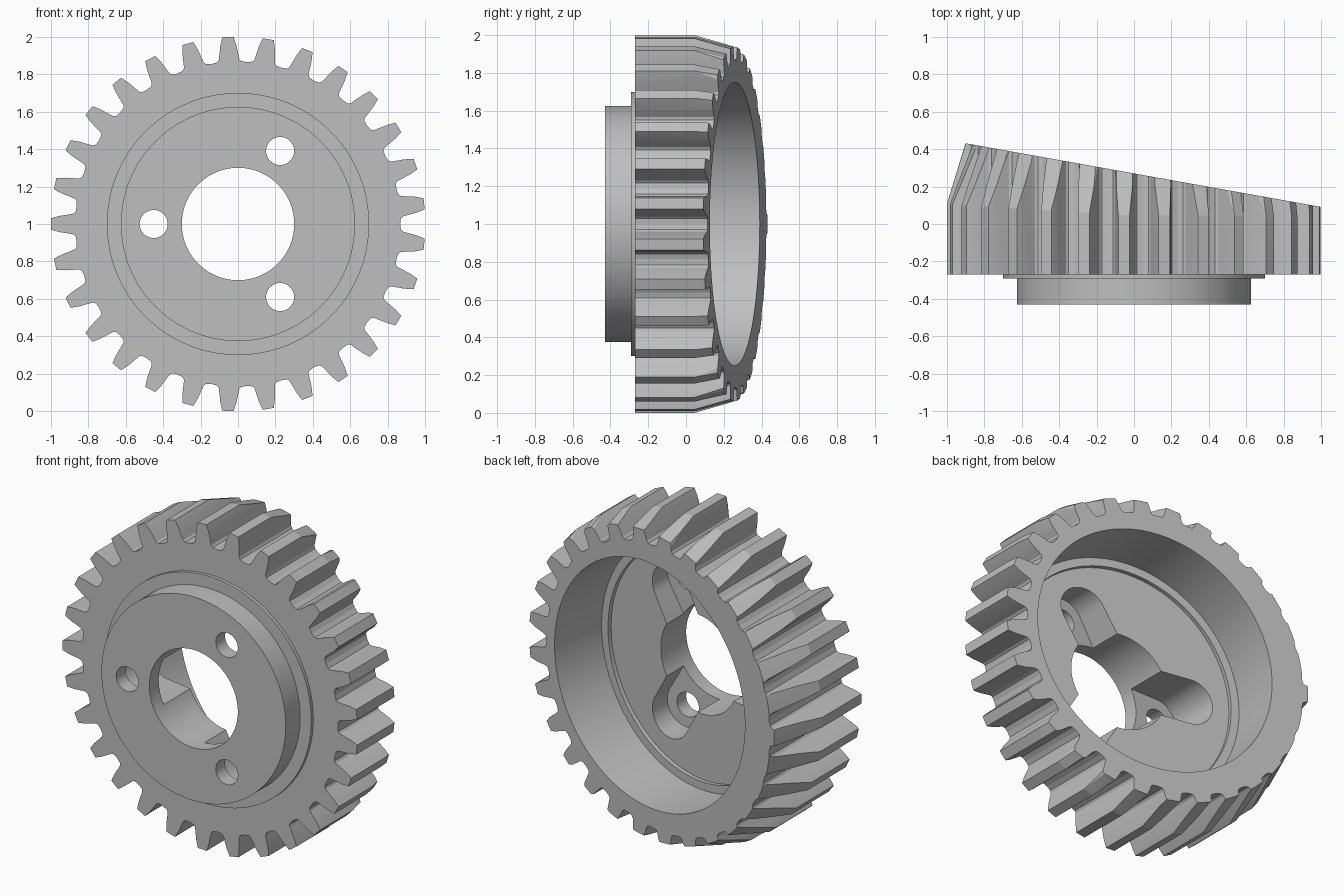
import bpy, bmesh
from math import sin, cos, pi, radians, atan
from mathutils import Matrix, Vector

cube = bpy.data.objects.get("Cube")
if cube:
    bpy.data.objects.remove(cube, do_unlink=True)

steel = bpy.data.materials.new("grey_steel")
steel.use_nodes = True
grey = (0.52, 0.52, 0.52, 1)
steel.diffuse_color = grey
steel.node_tree.nodes["Principled BSDF"].inputs["Base Color"].default_value = grey

TEETH, ROOT, FRONT, LEAN = 29, 0.87, -0.27, 0.179
STRAIGHT = Matrix.Translation((0, 0, 1))
# Frame of the tilted cup, square to the slanted back
TILTED = Matrix.Translation((0, -0.105, 1)) @ Matrix.Rotation(-atan(LEAN), 4, 'Z')


def add_object(name, bm):
    bmesh.ops.recalc_face_normals(bm, faces=bm.faces)
    mesh = bpy.data.meshes.new(name)
    bm.to_mesh(mesh)
    bm.free()
    mesh.materials.append(steel)
    obj = bpy.data.objects.new(name, mesh)
    bpy.context.collection.objects.link(obj)
    return obj


def cylinder(name, radius, y0, y1, x=0, z=0, sides=96, frame=STRAIGHT):
    bm = bmesh.new()
    place = frame @ Matrix.Translation((x, (y0 + y1) / 2, z))
    bmesh.ops.create_cone(bm, cap_ends=True, segments=sides, radius1=radius, radius2=radius,
                          depth=y1 - y0, matrix=place @ Matrix.Rotation(pi / 2, 4, 'X'))
    return add_object(name, bm)


def slot_box(name, angle, reach, half_width, y0, y1):
    bm = bmesh.new()
    place = (STRAIGHT @ Matrix.Translation((0, (y0 + y1) / 2, 0))
             @ Matrix.Rotation(-angle, 4, 'Y')
             @ Matrix.Translation((reach / 2, 0, 0))
             @ Matrix.Diagonal((reach, y1 - y0, 2 * half_width, 1)))
    bmesh.ops.create_cube(bm, size=1, matrix=place)
    return add_object(name, bm)


def combine(target, tool, operation):
    mod = target.modifiers.new(tool.name, 'BOOLEAN')
    mod.operation, mod.solver, mod.object = operation, 'EXACT', tool
    bpy.context.view_layer.objects.active = target
    bpy.ops.object.modifier_apply(modifier=mod.name)
    bpy.data.objects.remove(tool, do_unlink=True)


def gear_blank():
    # Half tooth: angle from the tooth centre, radius
    half = [(0.074, ROOT), (0.062, 0.882), (0.055, 0.91), (0.045, 0.955), (0.03, 1.0)]
    outline = [(-a, r) for a, r in half] + [(a, r) for a, r in reversed(half)]
    outline.append((pi / TEETH, ROOT - 0.004))
    bm = bmesh.new()
    columns = []
    for tooth in range(TEETH):
        for offset, r0 in outline:
            a = pi + 2 * pi * tooth / TEETH + offset
            # Teeth taper from the kink to an off-centre circle on the slanted back
            rim = 0.90 if tooth == 0 else 0.935 + 0.065 * cos(a)
            kink = 0.045 + 0.06 * max(0, -cos(a))
            r_top = min(r0, rim)
            y_top = 0.27 - LEAN * r_top * cos(a)
            share = min(1, (1 - r0) / max(0.001, 1 - rim))
            y_mid = min(kink + share * (y_top - kink), y_top - 0.004)
            columns.append([bm.verts.new((r * cos(a), y, 1 + r * sin(a)))
                            for r, y in ((r0, FRONT), (r0, y_mid), (r_top, y_top))])
    for i, col in enumerate(columns):
        nxt = columns[(i + 1) % len(columns)]
        for k in range(2):
            bm.faces.new((col[k], nxt[k], nxt[k + 1], col[k + 1]))
    bm.faces.new([c[0] for c in columns])
    bm.faces.new([c[2] for c in columns])
    return add_object("gear_wheel", bm)


gear = gear_blank()

# Front step and hub
combine(gear, cylinder("front_step", 0.70, -0.29, -0.22), 'UNION')
combine(gear, cylinder("hub", 0.625, -0.43, -0.21), 'UNION')

# Tilted cup with its floor recess, then the straight bore
combine(gear, cylinder("cup", 0.75, 0, 0.9, sides=128, frame=TILTED), 'DIFFERENCE')
combine(gear, cylinder("floor_recess", 0.70, -0.025, 0.1, frame=TILTED), 'DIFFERENCE')
combine(gear, cylinder("bore", 0.30, -0.6, 0.3), 'DIFFERENCE')

# Bolt slots and bolt holes
for degrees in (60, 180, 300):
    a = radians(degrees)
    x, z = 0.45 * cos(a), 0.45 * sin(a)
    combine(gear, slot_box("slot", a, 0.45, 0.14, -0.34, 0.1), 'DIFFERENCE')
    combine(gear, cylinder("slot_end", 0.14, -0.34, 0.1, x, z, 48), 'DIFFERENCE')
    combine(gear, cylinder("bolt_hole", 0.075, -0.6, 0.0, x, z, 40), 'DIFFERENCE')

# Smooth round walls, sharp edges
bpy.ops.object.select_all(action='DESELECT')
gear.select_set(True)
bpy.context.view_layer.objects.active = gear
bpy.ops.object.shade_smooth_by_angle(angle=radians(12))
